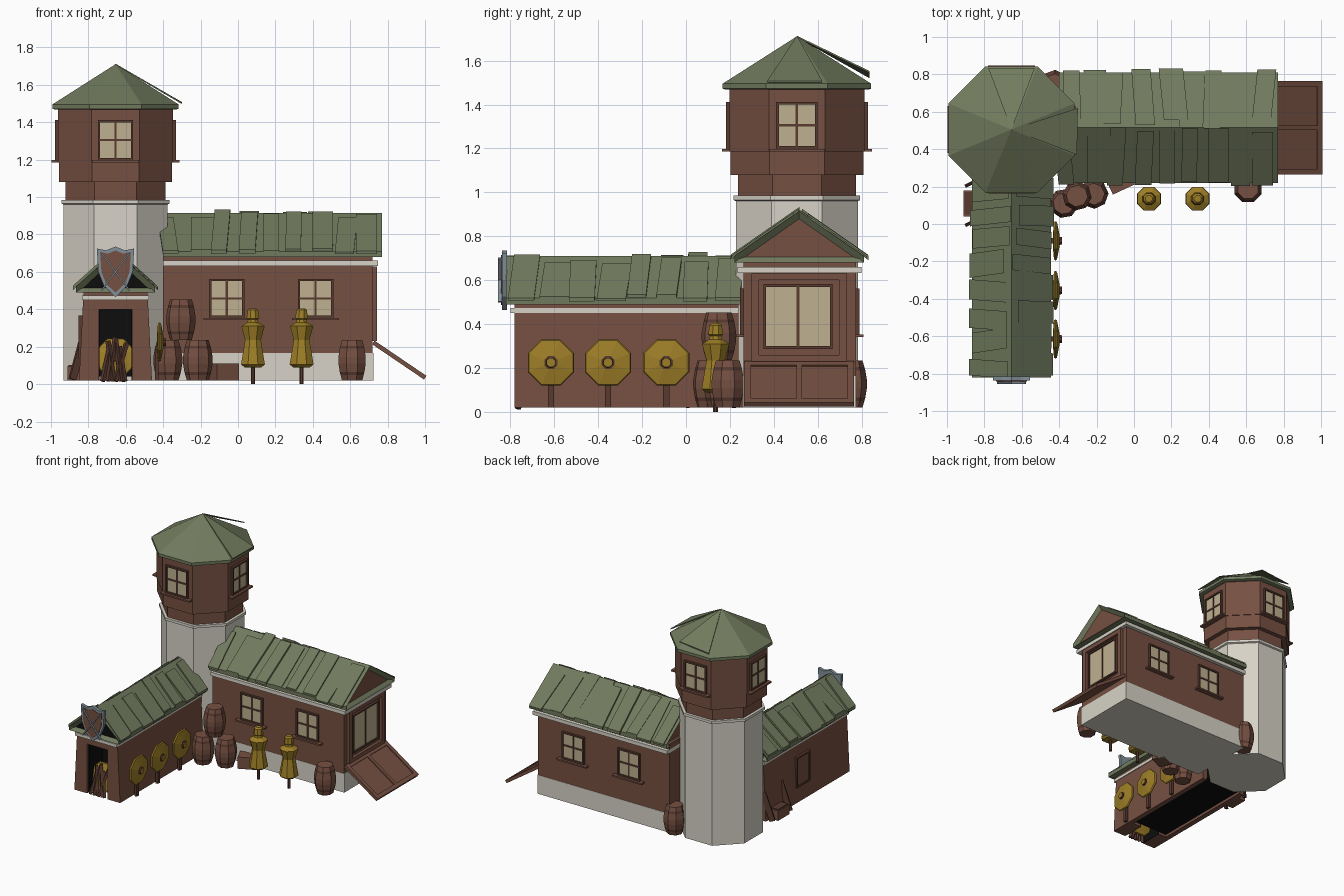
import bpy, bmesh, math, random
from mathutils import Matrix, Vector

random.seed(4)
cube = bpy.data.objects.get("Cube")
if cube:
    bpy.data.objects.remove(cube, do_unlink=True)


def material(name, rgb):
    m = bpy.data.materials.new(name)
    m.use_nodes = True
    m.diffuse_color = (*rgb, 1)
    m.node_tree.nodes["Principled BSDF"].inputs["Base Color"].default_value = (*rgb, 1)
    return m


WOOD = material("brown wood", (0.18, 0.08, 0.054))
DARK = material("dark wood", (0.10, 0.043, 0.03))
STONE = material("pale stone", (0.68, 0.65, 0.57))
GREEN = material("green roof", (0.165, 0.195, 0.11))
GOLD = material("straw gold", (0.34, 0.21, 0.02))
GLASS = material("window cream", (0.52, 0.44, 0.28))
STEEL = material("steel", (0.22, 0.28, 0.32))
BLACK = material("interior black", (0.004, 0.004, 0.004))


def finish(name, bm, mats, M=Matrix()):
    bmesh.ops.recalc_face_normals(bm, faces=bm.faces)
    bm.transform(M)
    me = bpy.data.meshes.new(name)
    bm.to_mesh(me)
    bm.free()
    for m in mats:
        me.materials.append(m)
    ob = bpy.data.objects.new(name, me)
    bpy.context.collection.objects.link(ob)
    return ob


def boxes(name, parts, M=Matrix()):
    """Several boxes (centre, size, material) in one object."""
    bm, mats = bmesh.new(), []
    for c, s, m in parts:
        if m not in mats:
            mats.append(m)
        geo = bmesh.ops.create_cube(bm, size=1, matrix=Matrix.Translation(c) @ Matrix.Diagonal((*s, 1)))
        for f in {f for v in geo["verts"] for f in v.link_faces}:
            f.material_index = mats.index(m)
    return finish(name, bm, mats, M)


def span(name, lo, hi, mat):
    lo, hi = Vector(lo), Vector(hi)
    return boxes(name, [((lo + hi) / 2, hi - lo, mat)])


def add_hull(bm, pts):
    verts = [bm.verts.new(p) for p in pts]
    bmesh.ops.convex_hull(bm, input=verts)


def add_prism(bm, pts, depth):
    face = bm.faces.new([bm.verts.new(p) for p in pts])
    geo = bmesh.ops.extrude_face_region(bm, geom=[face])["geom"]
    bmesh.ops.translate(bm, vec=depth, verts=[g for g in geo if isinstance(g, bmesh.types.BMVert)])
    bmesh.ops.recalc_face_normals(bm, faces=bm.faces)


def prism_y(name, pts, y0, y1, mat):
    bm = bmesh.new()
    add_prism(bm, [(x, y0, z) for x, z in pts], (0, y1 - y0, 0))
    return finish(name, bm, [mat])


def lathe(name, profile, mat, M=Matrix(), n=8, bands=(), band_mat=None):
    """Flat-sided turned shape; profile gives (apothem, z)."""
    bm, rings = bmesh.new(), []
    for r, z in profile:
        r = max(r, 0.0005) / math.cos(math.pi / n)
        rings.append([bm.verts.new((r * math.cos((i + 0.5) * math.tau / n), r * math.sin((i + 0.5) * math.tau / n), z))
                      for i in range(n)])
    for k, (a, b) in enumerate(zip(rings, rings[1:])):
        for i in range(n):
            f = bm.faces.new((a[i], a[(i + 1) % n], b[(i + 1) % n], b[i]))
            f.material_index = int(k in bands)
    bm.faces.new(rings[0])
    bm.faces.new(rings[-1])
    return finish(name, bm, [mat, band_mat or mat], M)


def at(x, y, z=0, turn=0):
    return Matrix.Translation((x, y, z)) @ Matrix.Rotation(math.radians(turn), 4, "Z")


def stick(name, a, b, w, mat):
    a, b = Vector(a), Vector(b)
    rot = (b - a).to_track_quat("Z", "Y").to_matrix().to_4x4()
    return boxes(name, [((0, 0, 0), (*w, (b - a).length), mat)], Matrix.Translation((a + b) / 2) @ rot)


def window(name, M, w, h, cols, rows, pane=GLASS, sill=0.25):
    """Framed window facing local -y, centred on the origin."""
    t = 0.012
    parts = [((0, -0.003, 0), (w, 0.008, h), pane)]
    for s in (-1, 1):
        parts += [((s * (w + t) / 2, -0.006, 0), (t, 0.022, h + 2 * t), DARK),
                  ((0, -0.006, s * (h + t) / 2), (w, 0.022, t), DARK)]
    parts += [(((i / cols - 0.5) * w, -0.005, 0), (t, 0.014, h), DARK) for i in range(1, cols)]
    parts += [((0, -0.005, (i / rows - 0.5) * h), (w, 0.014, t), DARK) for i in range(1, rows)]
    if sill:
        parts.append(((0, -0.015, -h / 2 - 0.018), (sill, 0.04, 0.012), WOOD))
    return boxes(name, parts, M)


def roof(name, place, half, z0, z1, a, b, gable, count):
    """Gabled roof along u with recessed gables and uneven planks; place maps (u, v, z)."""
    bm = bmesh.new()
    eave = z0 + 0.03
    outline = [(-half, z0), (-half, eave), (0, z1), (half, eave), (half, z0)]
    add_prism(bm, [place(a, v, z) for v, z in outline], place(b, 0, 0) - place(a, 0, 0))
    for f in [f for f in bm.faces if len(f.verts) == 5]:
        bmesh.ops.inset_region(bm, faces=[f], thickness=0.035, depth=-0.025)
        f.material_index = 1
    finish(name, bm, [GREEN, gable])
    bm = bmesh.new()
    step = (b - a) / count
    for side in (-1, 1):
        for i in range(count):
            u0 = a + step * i + random.uniform(-0.01, 0.02)
            u1 = u0 + step * random.uniform(0.6, 1.02)
            low, high = random.uniform(-0.07, 0.02), random.uniform(0.8, 1.02)
            skew, lift = random.uniform(-0.03, 0.03), random.uniform(0.006, 0.02)
            pts = []
            for u, s in ((u0, low), (u1, low), (u1 + skew, high), (u0 + skew, high)):
                v, z = side * half * (1 - s), eave + (z1 - eave) * s
                pts += [place(u, v, z - 0.004), place(u, v, z + lift)]
            add_hull(bm, pts)
    finish(name + "_planks", bm, [GREEN])


# Tower
TX, TY = -0.655, 0.505
T = at(TX, TY)
lathe("tower_stone", [(0.277, 0.02), (0.277, 0.965)], STONE, T)
lathe("tower_trim", [(0.277, 0.96), (0.288, 0.965), (0.288, 0.985), (0.27, 0.985)], STONE, T)
lathe("tower_neck", [(0.268, 0.98), (0.268, 1.085)], WOOD, T)
lathe("tower_cabin", [(0.302, 1.08), (0.302, 1.185), (0.307, 1.185), (0.307, 1.475)], WOOD, T)
lathe("tower_roof", [(0.325, 1.468), (0.338, 1.472), (0.338, 1.495), (0, 1.71)], GREEN, T)
for k in range(4):
    M = T @ Matrix.Rotation(k * math.pi / 2, 4, "Z") @ Matrix.Translation((0, -0.307, 1.305))
    window("tower_window", M, 0.165, 0.19, 2, 2)
bm = bmesh.new()
for p, q in (((-0.305, 0.37, 1.5), (-0.3, 0.62, 1.5)), ((-0.53, 0.835, 1.545), (-0.78, 0.835, 1.52))):
    add_hull(bm, [Vector(c) + Vector((0, 0, d)) for c in ((TX, TY, 1.705), p, q) for d in (0, 0.008)])
finish("tower_roof_loose_boards", bm, [GREEN])

# Hall
span("hall_foundation", (-0.4, 0.26, 0.02), (0.725, 0.775, 0.165), STONE)
span("hall_walls", (-0.4, 0.262, 0.165), (0.72, 0.773, 0.7), WOOD)
span("hall_trim", (-0.4, 0.235, 0.632), (0.748, 0.8, 0.66), STONE)
roof("hall_roof", lambda u, v, z: Vector((u, 0.515 + v, z)), 0.295, 0.68, 0.915, -0.4, 0.77, WOOD, 9)
for x in (-0.06, 0.415):
    window("hall_front_window", at(x, 0.262, 0.458), 0.165, 0.185, 2, 2)
    window("hall_back_window", at(x, 0.773, 0.458, 180), 0.165, 0.185, 2, 2)
window("hall_end_window", at(0.722, 0.51, 0.435, 90), 0.29, 0.27, 2, 1, sill=0)
end = [((s * 0.2, -0.01, 0.43), (0.035, 0.025, 0.4), WOOD) for s in (-1, 1)]
end += [((0, -0.01, z), (0.435, 0.025, 0.03), WOOD) for z in (0.245, 0.615)]
boxes("hall_end_frame", end, at(0.72, 0.515, 0, 90))

# Ramp
tilt = Matrix.Translation((0.86, 0.515, 0.125)) @ Matrix.Rotation(math.atan2(0.19, 0.28), 4, "Y")
ramp = [((0, 0, 0), (0.335, 0.5, 0.015), WOOD)]
ramp += [((0, s * 0.235, 0.01), (0.335, 0.03, 0.012), WOOD) for s in (-1, 1)]
ramp += [((s * 0.152, 0, 0.01), (0.03, 0.44, 0.012), WOOD) for s in (-1, 1)] + [((0, 0, 0.01), (0.275, 0.025, 0.012), WOOD)]
boxes("ramp", ramp, tilt)

# Front wing with open doorway
def arch(bottom, top, z1, door, zd):
    return [(TX + x, z) for x, z in ((-bottom, 0.02), (-top, z1), (top, z1), (bottom, 0.02),
                                     (door, 0.02), (door, zd), (-door, zd), (-door, 0.02))]

prism_y("wing_front_wall", arch(0.195, 0.17, 0.51, 0.087, 0.4), -0.78, -0.6, WOOD)
prism_y("wing_walls", arch(0.195, 0.17, 0.51, 0.155, 0.46), -0.6, 0.24, WOOD)
prism_y("doorway_lining", arch(0.0865, 0.0865, 0.3995, 0.083, 0.396), -0.765, -0.6, BLACK)
span("wing_interior", (TX - 0.154, -0.599, 0.04), (TX + 0.154, 0.235, 0.459), BLACK)
span("wing_trim", (TX - 0.178, -0.8, 0.45), (TX + 0.178, 0.24, 0.474), STONE)
roof("wing_roof", lambda u, v, z: Vector((TX + v, u, z)), 0.212, 0.49, 0.71, -0.82, 0.25, BLACK, 8)
window("wing_shutter", at(TX - 0.18, -0.22, 0.25, -90), 0.14, 0.21, 1, 1, pane=WOOD, sill=0)

# Shield with crossed blades over the door
half_shield = [(0, 0.735), (0.05, 0.715), (0.1, 0.725), (0.092, 0.6), (0.062, 0.525), (0, 0.465)]
heater = half_shield + [(-x, z) for x, z in half_shield[-2:0:-1]]
prism_y("shield_rim", [(TX + x, z) for x, z in heater], -0.838, -0.815, STEEL)
prism_y("shield_face", [(TX + x * 0.82, 0.605 + (z - 0.605) * 0.84) for x, z in heater], -0.842, -0.836, WOOD)
for s in (-1, 1):
    stick("shield_blade", (TX - s * 0.075, -0.846, 0.5), (TX + s * 0.075, -0.846, 0.7), (0.018, 0.008), STEEL)

# Straw targets along the wing
disc = [(0.03, -0.014), (0.1, -0.008), (0.105, 0), (0.1, 0.008), (0.03, 0.022), (0.022, 0.022), (0.02, 0.034)]
for y in (-0.615, -0.355, -0.09):
    face = Matrix.Translation((-0.42, y, 0.225)) @ Matrix.Rotation(math.pi / 2, 4, "Y")
    lathe("straw_target", disc, GOLD, face, bands=(4, 5), band_mat=DARK)
    span("target_post", (-0.445, y - 0.014, 0.02), (-0.425, y + 0.014, 0.2), DARK)

# Weapon pile in the doorway
lathe("stored_target", disc, GOLD, Matrix.Translation((TX, -0.7, 0.14)) @ Matrix.Rotation(math.radians(80), 4, "X"))
for x0, x1, h in ((-0.07, -0.03, 0.2), (-0.04, 0.0, 0.25), (-0.01, -0.04, 0.23), (0.03, 0.0, 0.24), (0.05, 0.02, 0.2), (0.0, 0.06, 0.22)):
    stick("stored_pole", (TX + x0, -0.765, 0.015), (TX + x1, -0.73, h), (0.02, 0.02), DARK)

# Training dummies
body = [(0.045, 0.09), (0.064, 0.105), (0.048, 0.2), (0.042, 0.235), (0.062, 0.31), (0.03, 0.33), (0.026, 0.345),
        (0.034, 0.352), (0.028, 0.395), (0.018, 0.405)]
for x in (0.08, 0.34):
    lathe("training_dummy", body, GOLD, at(x, 0.135))
    lathe("dummy_post", [(0.011, 0), (0.011, 0.1)], DARK, at(x, 0.135))

# Barrels
stave = [(0.054, 0), (0.062, 0.03), (0.066, 0.045), (0.073, 0.09), (0.073, 0.125), (0.066, 0.17), (0.062, 0.185), (0.054, 0.215)]
for x, y, z, turn in ((-0.375, 0.11, 0.02, 10), (-0.215, 0.16, 0.02, 25), (-0.305, 0.15, 0.237, 15),
                      (0.61, 0.19, 0.02, 0), (-0.425, 0.745, 0.02, 20)):
    lathe("barrel", stave, WOOD, at(x, y, z, turn), bands=(1, 5), band_mat=DARK)

# Crates and leaning boards
boxes("side_crate", [((0, 0, 0), (0.075, 0.14, 0.075), WOOD), ((0, 0, 0.04), (0.06, 0.12, 0.008), DARK)], at(-0.875, 0.11, 0.058))
boxes("hall_crate", [((0, 0, 0), (0.13, 0.1, 0.09), WOOD)], at(-0.075, 0.23, 0.065, 25))
for y, top in ((0.0, 0.25), (0.21, 0.24)):
    stick("leaning_board", (-0.885, y, 0.025), (-0.825, y + 0.03, top), (0.018, 0.04), DARK)
